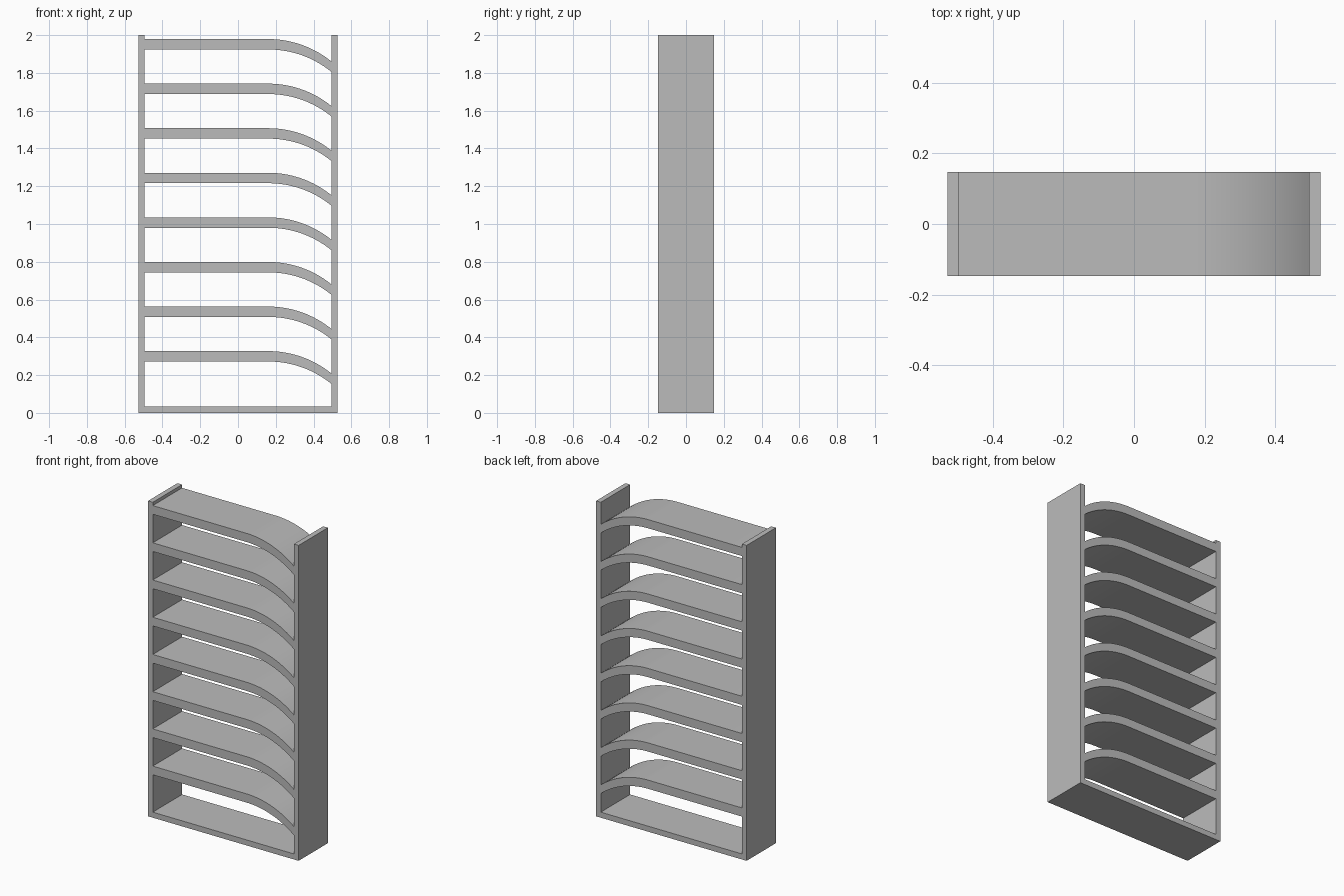
import bpy
import bmesh
import math

cube = bpy.data.objects.get("Cube")
if cube:
    bpy.data.objects.remove(cube, do_unlink=True)

HALF_WIDTH = 0.528
INNER = 0.495
HALF_DEPTH = 0.147
HEIGHT = 2.0
BASE = 0.035

SHELF_COUNT = 8
PITCH = 0.236
FIRST_TOP = 0.327
SHELF_THICK = 0.055
BEND_START = 0.16
BEND_DROP = 0.119
BEND_STEPS = 24

grey = bpy.data.materials.new("plain_grey")
grey.use_nodes = True
colour = (0.5, 0.5, 0.5, 1)
grey.diffuse_color = colour
grey.node_tree.nodes["Principled BSDF"].inputs["Base Color"].default_value = colour


def extrude_profile(name, outline):
    """Extrude an x-z outline through the full depth."""
    bm = bmesh.new()
    face = bm.faces.new([bm.verts.new((x, -HALF_DEPTH, z)) for x, z in outline])
    result = bmesh.ops.extrude_face_region(bm, geom=[face])
    moved = [g for g in result["geom"] if isinstance(g, bmesh.types.BMVert)]
    bmesh.ops.translate(bm, verts=moved, vec=(0, 2 * HALF_DEPTH, 0))
    bmesh.ops.recalc_face_normals(bm, faces=bm.faces)
    mesh = bpy.data.meshes.new(name)
    bm.to_mesh(mesh)
    bm.free()
    mesh.materials.append(grey)
    obj = bpy.data.objects.new(name, mesh)
    bpy.context.collection.objects.link(obj)
    return obj


def shelf_edge():
    """Flat run followed by a tangent arc that bends down to the side wall."""
    run = INNER - BEND_START
    radius = (run ** 2 + BEND_DROP ** 2) / (2 * BEND_DROP)
    sweep = math.asin(run / radius)
    points = [(-INNER, 0.0)]
    for i in range(BEND_STEPS + 1):
        a = sweep * i / BEND_STEPS
        points.append((BEND_START + radius * math.sin(a),
                       radius * (math.cos(a) - 1)))
    return points


# Frame: both side walls and the base in one U-shaped section
extrude_profile("frame", [
    (-HALF_WIDTH, 0), (HALF_WIDTH, 0), (HALF_WIDTH, HEIGHT), (INNER, HEIGHT),
    (INNER, BASE), (-INNER, BASE), (-INNER, HEIGHT), (-HALF_WIDTH, HEIGHT)])

# Curved shelves, evenly stacked
edge = shelf_edge()
for n in range(SHELF_COUNT):
    top = FIRST_TOP + n * PITCH
    outline = [(x, top + z) for x, z in edge]
    outline += [(x, top + z - SHELF_THICK) for x, z in reversed(edge)]
    shelf = extrude_profile(f"shelf_{n + 1}", outline)
    bpy.ops.object.select_all(action="DESELECT")
    shelf.select_set(True)
    bpy.context.view_layer.objects.active = shelf
    bpy.ops.object.shade_smooth_by_angle(angle=math.radians(30))
